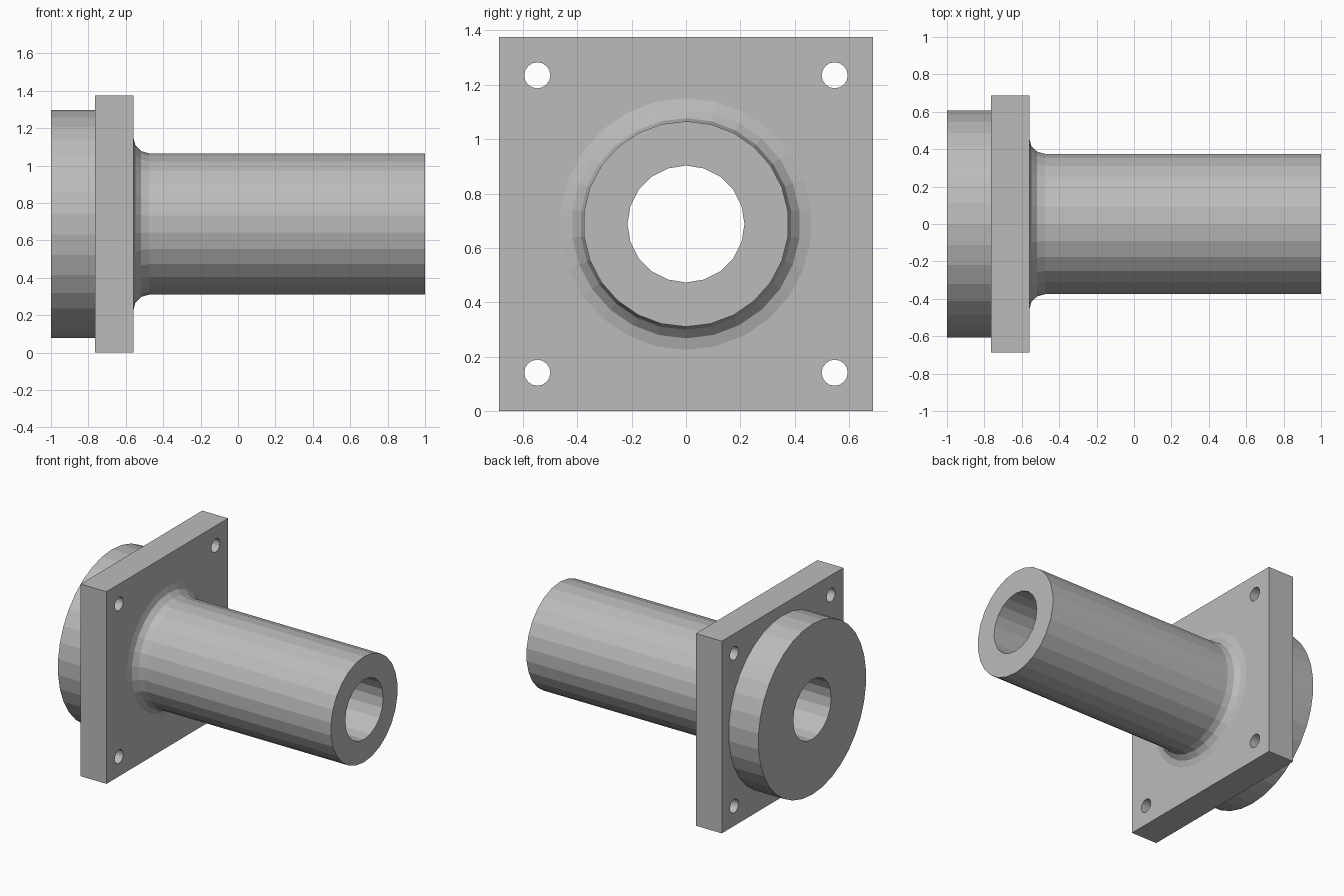
import bpy, bmesh
from math import sin, cos, pi, radians
from mathutils import Matrix

if "Cube" in bpy.data.objects:
    bpy.data.objects.remove(bpy.data.objects["Cube"])

AXIS_Z = 0.688
PLATE_BACK, PLATE_FRONT = -0.765, -0.56

metal = bpy.data.materials.new("Grey metal")
metal.use_nodes = True
grey = (0.5, 0.5, 0.5, 1)
metal.diffuse_color = grey
metal.node_tree.nodes["Principled BSDF"].inputs["Base Color"].default_value = grey


def add_object(name, bm):
    bmesh.ops.recalc_face_normals(bm, faces=bm.faces)
    mesh = bpy.data.meshes.new(name)
    bm.to_mesh(mesh)
    bm.free()
    mesh.materials.append(metal)
    obj = bpy.data.objects.new(name, mesh)
    bpy.context.collection.objects.link(obj)
    return obj


def turned(name, profile, sides, y=0, z=AXIS_Z):
    """Closed solid turned about an x-wards axis from (x, radius) pairs."""
    bm = bmesh.new()
    rings = []
    for x, r in profile:
        angles = [2 * pi * i / sides for i in range(sides)]
        rings.append([bm.verts.new((x, y + r * sin(a), z + r * cos(a))) for a in angles])
    for a, b in zip(rings, rings[1:]):
        for i in range(sides):
            j = (i + 1) % sides
            bm.faces.new((a[i], a[j], b[j], b[i]))
    bm.faces.new(rings[0])
    bm.faces.new(rings[-1])
    return add_object(name, bm)


def combine(target, other, operation):
    mod = target.modifiers.new(operation, 'BOOLEAN')
    mod.object, mod.operation, mod.solver = other, operation, 'EXACT'
    bpy.context.view_layer.objects.active = target
    bpy.ops.object.modifier_apply(modifier=mod.name)
    bpy.data.objects.remove(other)


# Square mounting plate
bm = bmesh.new()
size = Matrix.Diagonal((PLATE_FRONT - PLATE_BACK, 2 * AXIS_Z, 2 * AXIS_Z, 1))
place = Matrix.Translation(((PLATE_FRONT + PLATE_BACK) / 2, 0, AXIS_Z))
bmesh.ops.create_cube(bm, size=1, matrix=place @ size)
flange = add_object("flanged_sleeve", bm)

# Round locating boss behind the plate
boss = turned("boss", [(-1, 0.61), (PLATE_BACK + 0.05, 0.61)], 34)
combine(flange, boss, 'UNION')

# Long tube with a concave fillet at its root
R, TUBE = 0.085, 0.378
fillet = [(PLATE_FRONT + R * (1 - cos(radians(a))), TUBE + R * (1 - sin(radians(a))))
          for a in (0, 30, 60, 90)]
tube = turned("tube", [(PLATE_FRONT - 0.05, TUBE + R)] + fillet + [(1, TUBE)], 26)
combine(flange, tube, 'UNION')

# Through bore and four bolt holes
combine(flange, turned("bore", [(-1.2, 0.215), (1.2, 0.215)], 20), 'DIFFERENCE')
for sy in (-1, 1):
    for sz in (-1, 1):
        hole = turned("bolt_hole", [(-0.9, 0.048), (-0.5, 0.048)], 16,
                      sy * 0.547, AXIS_Z + sz * 0.547)
        combine(flange, hole, 'DIFFERENCE')
